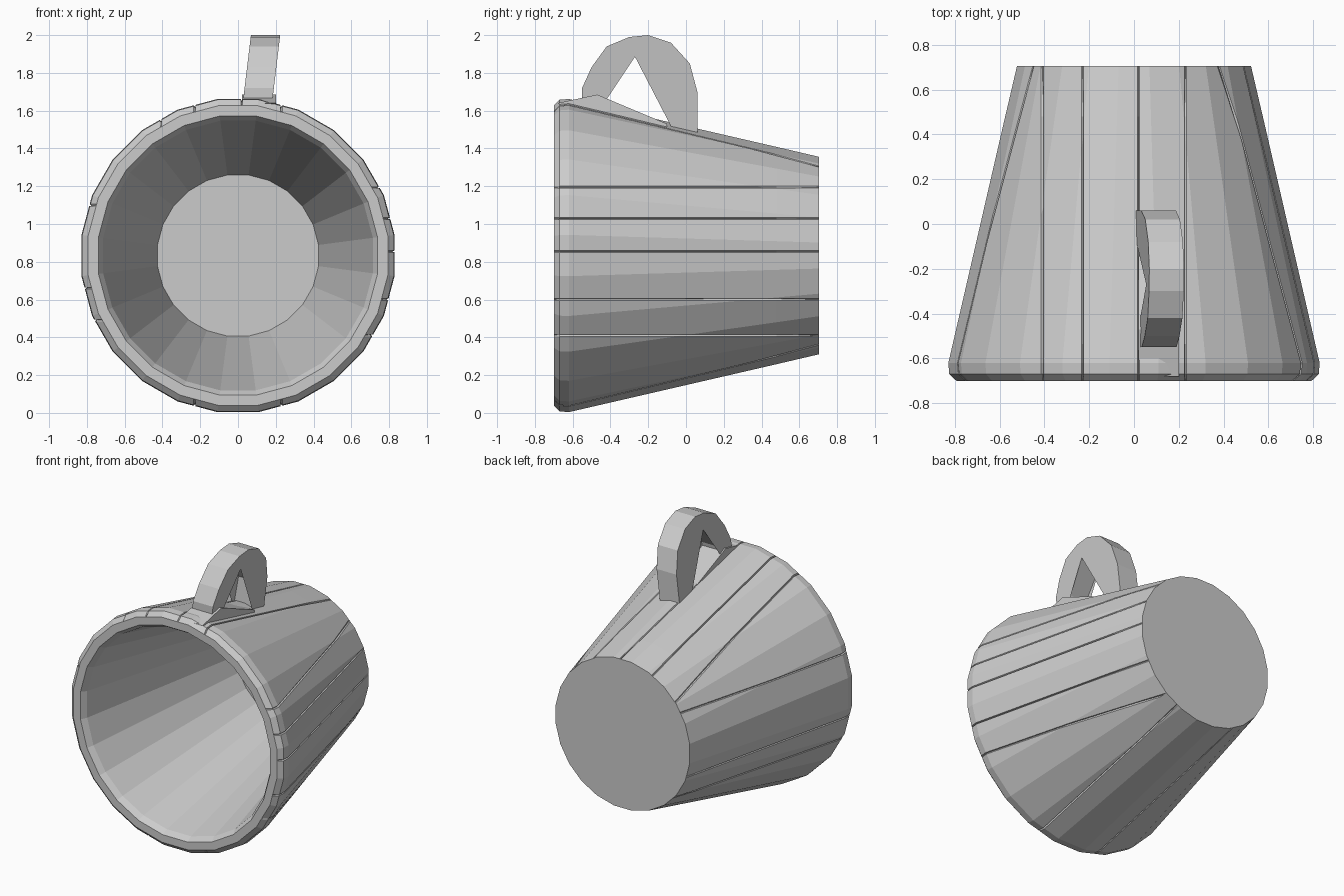
import bpy
import bmesh
import math
from mathutils import Vector

cube = bpy.data.objects.get("Cube")
if cube:
    bpy.data.objects.remove(cube, do_unlink=True)

AXIS_Z = 0.833
SIDES = 24

grey = bpy.data.materials.new("plain grey")
grey.use_nodes = True
grey.diffuse_color = (0.6, 0.6, 0.6, 1)
grey.node_tree.nodes["Principled BSDF"].inputs["Base Color"].default_value = (0.6, 0.6, 0.6, 1)


def finish(bm, name):
    bmesh.ops.recalc_face_normals(bm, faces=bm.faces)
    mesh = bpy.data.meshes.new(name)
    bm.to_mesh(mesh)
    bm.free()
    mesh.materials.append(grey)
    obj = bpy.data.objects.new(name, mesh)
    bpy.context.collection.objects.link(obj)
    return obj


def lathe(bm, profile):
    """Closed surface of revolution around the y axis from (y, radius) points."""
    rings = []
    for y, r in profile:
        angles = [2 * math.pi * (i + 0.5) / SIDES for i in range(SIDES)]
        rings.append([bm.verts.new((r * math.cos(a), y, r * math.sin(a))) for a in angles])
    for a, b in zip(rings, rings[1:]):
        for i in range(SIDES):
            j = (i + 1) % SIDES
            bm.faces.new((a[i], a[j], b[j], b[i]))
    bm.faces.new(rings[0])
    bm.faces.new(rings[-1])
    bmesh.ops.recalc_face_normals(bm, faces=bm.faces)


def seam(bm, axis, side_axis, side, offset, half=0.005, depth=0.012):
    """Narrow groove running along the wall at a constant offset from the axis."""
    normal = Vector((0, 0, 0))
    normal[axis] = 1
    for shift in (-half, 0, half):
        faces = [f for f in bm.faces
                 if f.calc_center_median()[side_axis] * side > 0 and abs(f.normal.y) < 0.9]
        edges = {e for f in faces for e in f.edges}
        verts = {v for f in faces for v in f.verts}
        bmesh.ops.bisect_plane(bm, geom=list(verts) + list(edges) + faces, dist=1e-6,
                               plane_co=normal * (offset + shift), plane_no=normal)
    for v in bm.verts:
        on_seam = abs(v.co[axis] - offset) < 1e-5 and v.co[side_axis] * side > 0
        radius = math.hypot(v.co.x, v.co.z)
        outer = radius > 0.81 - 0.225 * (v.co.y + 0.7)
        if on_seam and outer and v.co.y < 0.6:
            scale = (radius - depth) / radius
            v.co.x *= scale
            v.co.z *= scale


def prism(name, outline, x0, width, lean=0.0):
    """Side outline in (y, z), given thickness along x and leaning with height."""
    bm = bmesh.new()
    sides = [[bm.verts.new((x + lean * (z - 1.68), y, z)) for y, z in outline]
             for x in (x0, x0 + width)]
    n = len(outline)
    for i in range(n):
        j = (i + 1) % n
        bm.faces.new((sides[0][i], sides[0][j], sides[1][j], sides[1][i]))
    for s in sides:
        bm.faces.new(s)
    bmesh.ops.triangulate(bm, faces=[f for f in bm.faces if len(f.verts) > 4])
    return finish(bm, name)


# Hollow tapered cup lying on its side, mouth to the front
bm = bmesh.new()
lathe(bm, [(0.705, 0.527), (0.48, 0.58), (-0.62, 0.836), (-0.67, 0.832), (-0.70, 0.80),
           (-0.70, 0.745), (-0.66, 0.72), (0.58, 0.43)])
for x in (-0.41, -0.23, 0.02, 0.23):
    seam(bm, 0, 2, 1, x)
for x in (-0.23, 0.23):
    seam(bm, 0, 2, -1, x)
for z in (0.41, 0.60, 0.855, 1.03, 1.195):
    seam(bm, 2, 0, 1, z - AXIS_Z)
for z in (0.49, 0.66, 1.10):
    seam(bm, 2, 0, -1, z - AXIS_Z)
bmesh.ops.translate(bm, verts=bm.verts, vec=(0, 0, AXIS_Z))
finish(bm, "cup_body")

# Arched handle on top
prism("handle", [(-0.55, 1.60), (-0.55, 1.72), (-0.50, 1.83), (-0.42, 1.94), (-0.30, 1.99),
                 (-0.20, 2.0), (-0.08, 1.96), (0.02, 1.85), (0.06, 1.70), (0.06, 1.48),
                 (-0.06, 1.48), (-0.04, 1.70), (-0.12, 1.84), (-0.27, 1.885),
                 (-0.44, 1.70), (-0.46, 1.60)], 0.03, 0.155, 0.12)

# Raised wedge where the handle meets the rim
prism("handle_foot", [(-0.68, 1.64), (-0.47, 1.685), (-0.10, 1.53), (-0.10, 1.48),
                      (-0.60, 1.60)], 0.02, 0.18)
